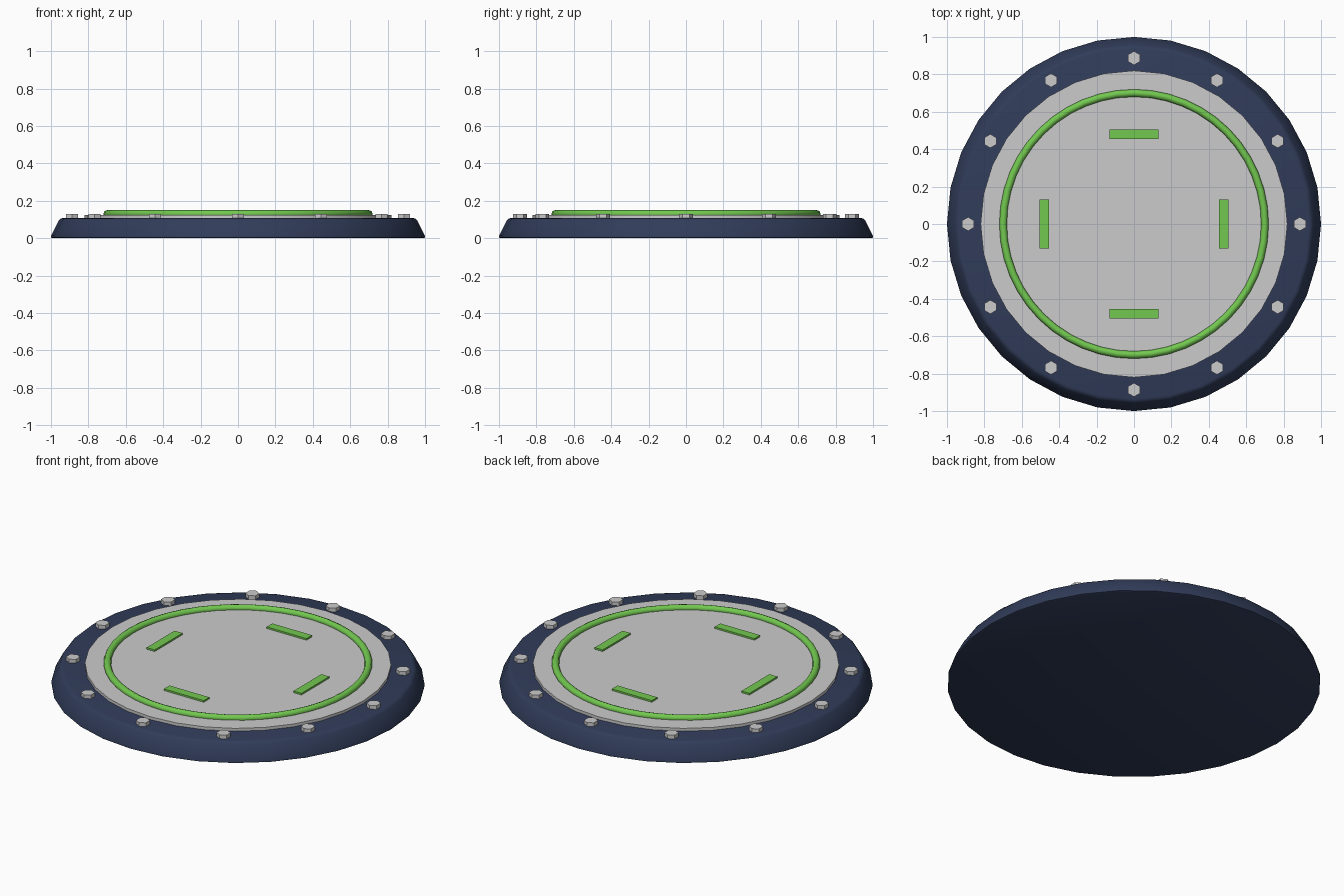
import bpy, math

if "Cube" in bpy.data.objects:
    bpy.data.objects.remove(bpy.data.objects["Cube"])

def material(name, color):
    m = bpy.data.materials.new(name)
    m.diffuse_color = (*color, 1)
    m.use_nodes = True
    m.node_tree.nodes["Principled BSDF"].inputs["Base Color"].default_value = m.diffuse_color
    return m

navy = material("navy", (0.03, 0.045, 0.1))
green = material("green", (0.17, 0.58, 0.08))

def finish(name, mat=None, smooth=None):
    ob = bpy.context.object
    ob.name = name
    if mat:
        ob.data.materials.append(mat)
    if smooth:
        bpy.ops.object.shade_smooth_by_angle(angle=math.radians(smooth))
    return ob

# Sloped base disc with softened edges
bpy.ops.mesh.primitive_cone_add(vertices=32, radius1=1.0, radius2=0.945, depth=0.108,
                                location=(0, 0, 0.054))
base = finish("base", navy)
bevel = base.modifiers.new("edge_bevel", 'BEVEL')
bevel.width = 0.015
bevel.segments = 2
bevel.limit_method = 'ANGLE'
bpy.ops.object.modifier_apply(modifier=bevel.name)
radius = max(v.co.xy.length for v in base.data.vertices)
for v in base.data.vertices:          # restore the full 2 unit width
    v.co.x /= radius
    v.co.y /= radius
bpy.ops.object.shade_smooth_by_angle(angle=math.radians(35))

# Raised centre plate
bpy.ops.mesh.primitive_cylinder_add(vertices=32, radius=0.82, depth=0.045, location=(0, 0, 0.1025))
finish("centre_plate", smooth=30)

# Glowing ring
bpy.ops.mesh.primitive_torus_add(major_segments=48, minor_segments=8, major_radius=0.7,
                                 minor_radius=0.02, location=(0, 0, 0.13))
finish("light_ring", green, 50)

# Four marker bars
for i in range(4):
    a = i * math.pi / 2
    bpy.ops.mesh.primitive_cube_add(size=1, location=(0.48 * math.cos(a), 0.48 * math.sin(a), 0.125),
                                    rotation=(0, 0, a))
    bpy.context.object.scale = (0.052, 0.26, 0.02)
    finish(f"marker_bar_{i + 1}", green)

# Twelve hexagonal bolts around the rim
for i in range(12):
    a = i * math.pi / 6
    bpy.ops.mesh.primitive_cylinder_add(vertices=6, radius=0.037, depth=0.03,
                                        location=(0.887 * math.cos(a), 0.887 * math.sin(a), 0.115))
    finish(f"bolt_{i + 1}")
